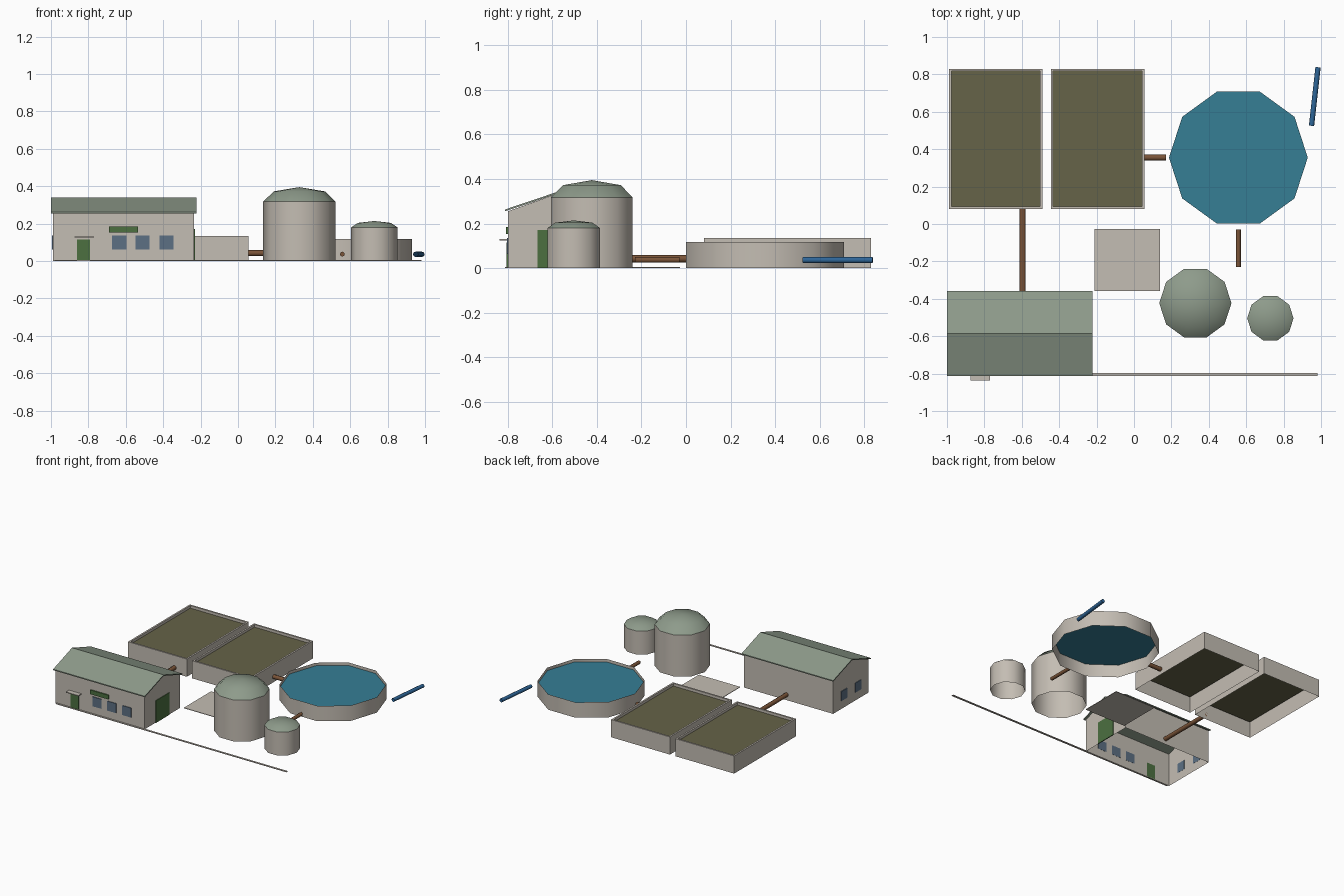
import bpy
import math
from mathutils import Vector

if "Cube" in bpy.data.objects:
    bpy.data.objects.remove(bpy.data.objects["Cube"])


def material(name, r, g, b):
    # sRGB 0-255 converted to linear
    lin = [((c / 255 + 0.055) / 1.055) ** 2.4 for c in (r, g, b)]
    m = bpy.data.materials.new(name)
    m.diffuse_color = (*lin, 1)
    m.use_nodes = True
    m.node_tree.nodes["Principled BSDF"].inputs["Base Color"].default_value = m.diffuse_color
    return m


CONCRETE = material("concrete", 196, 189, 179)
ROOF = material("sage_roof", 142, 155, 139)
SLUDGE = material("olive_sludge", 102, 99, 72)
WATER = material("teal_water", 54, 126, 149)
GLASS = material("window_blue", 92, 112, 131)
GREEN = material("door_green", 76, 112, 64)
BROWN = material("brown_pipe", 122, 84, 56)
BLUE = material("blue_pipe", 46, 102, 152)


def add_mesh(name, verts, faces, mat, smooth=False):
    me = bpy.data.meshes.new(name)
    me.from_pydata(verts, [], faces)
    me.materials.append(mat)
    for p in me.polygons:
        p.use_smooth = smooth and len(p.vertices) <= 4
    ob = bpy.data.objects.new(name, me)
    bpy.context.collection.objects.link(ob)
    return ob


def box(name, x0, x1, y0, y1, z0, z1, mat):
    v = [(x, y, z) for z in (z0, z1) for x, y in ((x0, y0), (x1, y0), (x1, y1), (x0, y1))]
    f = [(3, 2, 1, 0), (4, 5, 6, 7)] + [(i, (i + 1) % 4, (i + 1) % 4 + 4, i + 4) for i in range(4)]
    return add_mesh(name, v, f, mat)


def loft(name, rings, mat, smooth=False, cap=False):
    # joins counter-clockwise rings of equal size into an open shell
    n = len(rings[0])
    v = [p for ring in rings for p in ring]
    f = [(k * n + i, k * n + (i + 1) % n, (k + 1) * n + (i + 1) % n, (k + 1) * n + i)
         for k in range(len(rings) - 1) for i in range(n)]
    if cap:
        f.append(tuple(range(len(v) - n, len(v))))
    return add_mesh(name, v, f, mat, smooth)


def circle(x, y, z, r, n=10):
    return [(x + r * math.cos(math.tau * i / n), y + r * math.sin(math.tau * i / n), z)
            for i in range(n)]


def rect(x0, x1, y0, y1, z, inset=0):
    return [(x0 + inset, y0 + inset, z), (x1 - inset, y0 + inset, z),
            (x1 - inset, y1 - inset, z), (x0 + inset, y1 - inset, z)]


def pipe(name, a, b, r, mat, n=8):
    a, b = Vector(a), Vector(b)
    q = (b - a).to_track_quat('Z', 'Y')
    rings = [[tuple(end + q @ Vector(p)) for p in circle(0, 0, 0, r, n)] for end in (a, b)]
    ob = loft(name, rings, mat, True, True)
    return ob


def tank(name, x, y, r, wall, rise):
    loft(name + "_wall", [circle(x, y, 0, r), circle(x, y, wall, r)], CONCRETE, True)
    # dome: two lofted rings closed by a fan to the apex
    s = math.sqrt(0.5)
    v = circle(x, y, wall, r) + circle(x, y, wall + rise * s, r * s) + [(x, y, wall + rise)]
    f = []
    for i in range(10):
        j = (i + 1) % 10
        f += [(i, j, 10 + j, 10 + i), (10 + i, 10 + j, 20)]
    add_mesh(name + "_dome", v, f, ROOF, True)


# Building shell: four walls and gable ends, open underneath
X0, X1, Y0, Y1, YR = -0.99, -0.235, -0.80, -0.37, -0.585
loft("building_walls", [rect(X0, X1, Y0, Y1, 0), rect(X0, X1, Y0, Y1, 0.255)], CONCRETE)
for name, x, order in (("left_gable", X0, (2, 1, 0)), ("right_gable", X1, (0, 1, 2))):
    add_mesh(name, [(x, Y0, 0.255), (x, Y1, 0.255), (x, YR, 0.332)], [order], CONCRETE)

# Pitched roof: a thin folded sheet with overhang
section = [(-0.813, 0.255), (YR, 0.332), (-0.357, 0.255), (-0.357, 0.263), (YR, 0.34), (-0.813, 0.263)]
rv = [(x, y, z) for x in (-1.0, -0.222) for y, z in section]
rf = [(i, i + 6, (i + 1) % 6 + 6, (i + 1) % 6) for i in range(6)]
rf += [(0, 1, 4, 5), (1, 2, 3, 4), (11, 10, 7, 6), (10, 9, 8, 7)]
add_mesh("roof", rv, rf, ROOF)

# Front door, canopy, sign and windows
box("front_door", -0.86, -0.79, -0.806, -0.799, 0, 0.115, GREEN)
box("door_canopy", -0.875, -0.77, -0.837, -0.80, 0.125, 0.131, CONCRETE)
box("sign_board", -0.69, -0.535, -0.809, -0.80, 0.153, 0.185, GREEN)
for x in (-0.635, -0.51, -0.383):
    box("front_window", x - 0.038, x + 0.038, -0.805, -0.799, 0.063, 0.136, GLASS)

# Gable windows and the large side door
for y in (-0.67, -0.50):
    box("side_window", X0 - 0.005, X0 + 0.001, y - 0.037, y + 0.037, 0.063, 0.136, GLASS)
box("side_door", X1 - 0.001, X1 + 0.005, -0.667, -0.503, 0, 0.17, GREEN)

# Rectangular basins with a thin rim and a sludge surface
for x in (-0.99, -0.445):
    e = (x, x + 0.5, 0.08, 0.83)
    loft("basin_wall", [rect(*e, 0), rect(*e, 0.135), rect(*e, 0.135, 0.013), rect(*e, 0.115, 0.013)],
         CONCRETE)
    add_mesh("basin_sludge", rect(*e, 0.115, 0.013), [(0, 1, 2, 3)], SLUDGE)

# Round clarifier
loft("clarifier_wall", [circle(0.558, 0.355, 0, 0.373), circle(0.558, 0.355, 0.118, 0.373)], CONCRETE, True)
add_mesh("clarifier_water", circle(0.558, 0.355, 0.096, 0.371), [tuple(range(10))], WATER)

# Domed tanks
tank("large_tank", 0.328, -0.423, 0.193, 0.318, 0.077)
tank("small_tank", 0.729, -0.504, 0.124, 0.18, 0.034)

# Pipes
pipe("building_pipe", (-0.595, -0.37, 0.042), (-0.595, 0.08, 0.042), 0.016, BROWN)
pipe("basin_pipe", (0.055, 0.355, 0.042), (0.17, 0.355, 0.042), 0.016, BROWN)
pipe("tank_pipe", (0.558, -0.23, 0.037), (0.558, -0.03, 0.037), 0.013, BROWN)
pipe("outlet_pipe", (0.949, 0.525, 0.036), (0.984, 0.838, 0.036), 0.014, BLUE)

# Paved pad and kerb strip
box("paved_pad", -0.21, 0.14, -0.357, -0.027, 0, 0.004, CONCRETE)
box("kerb_strip", -0.98, 0.98, -0.812, -0.797, 0, 0.005, CONCRETE)
